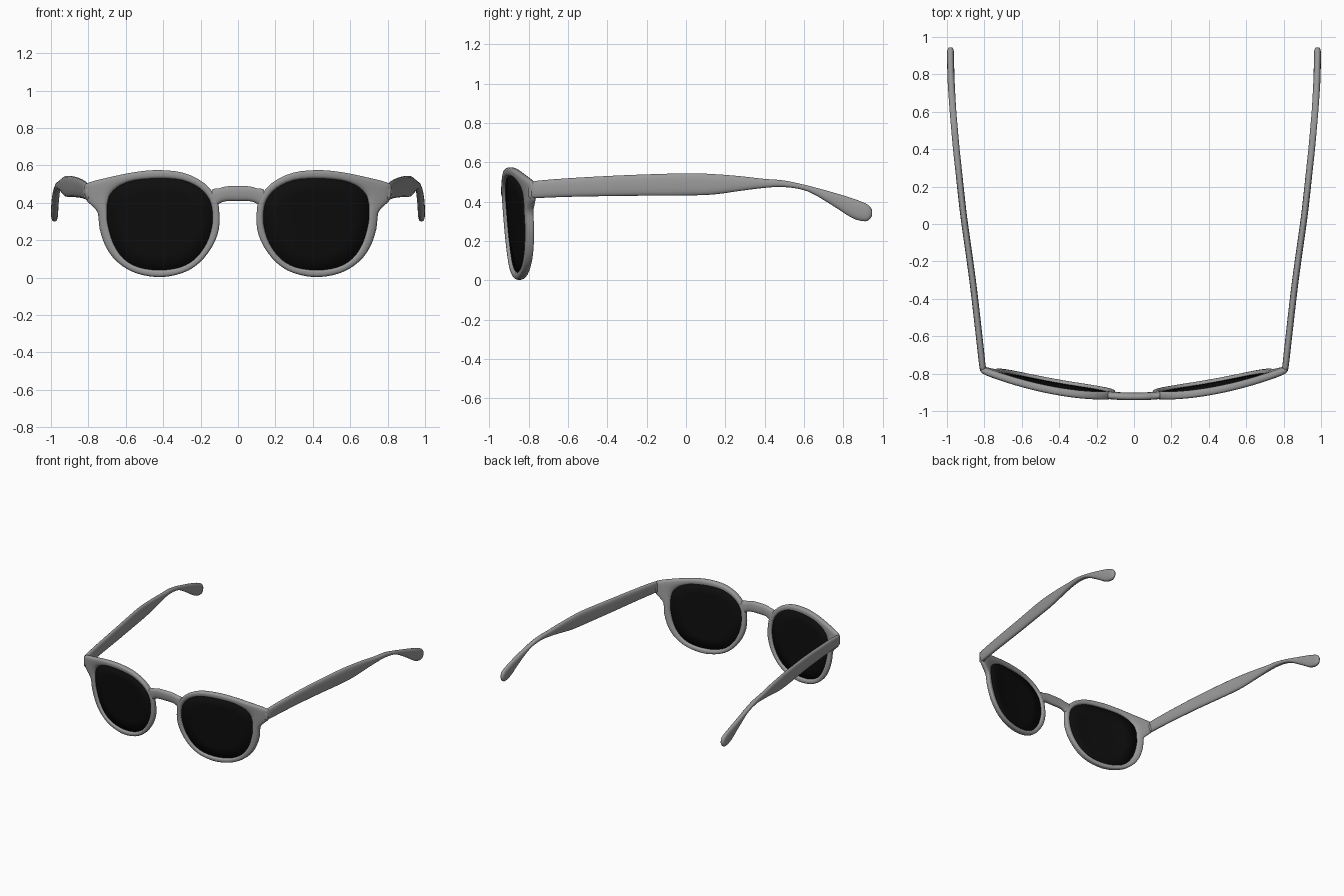
import bpy, bmesh, math
from mathutils import Vector

if "Cube" in bpy.data.objects:
    bpy.data.objects.remove(bpy.data.objects["Cube"])


def material(name, value):
    m = bpy.data.materials.new(name)
    m.diffuse_color = (value, value, value, 1)
    m.use_nodes = True
    m.node_tree.nodes["Principled BSDF"].inputs["Base Color"].default_value = m.diffuse_color
    return m


GREY = material("frame grey", 0.32)
BLACK = material("lens black", 0.004)


def bend(x, z):
    """Depth of the curved, tilted front at a given x and z."""
    return -0.924 + 0.215 * x * x + 0.08 * (0.48 - z)


def smooth_path(points, steps, closed):
    """Catmull-Rom resampling of a list of tuples."""
    pts = [Vector(p) for p in points]
    n = len(pts)
    pick = (lambda i: pts[i % n]) if closed else (lambda i: pts[max(0, min(n - 1, i))])
    out = []
    for i in range(n if closed else n - 1):
        a, b, c, d = (pick(i + k) for k in (-1, 0, 1, 2))
        for s in range(steps):
            t = s / steps
            out.append(0.5 * (2 * b + (c - a) * t + (2 * a - 5 * b + 4 * c - d) * t * t
                              + (3 * b - a - 3 * c + d) * t ** 3))
    if not closed:
        out.append(pts[-1])
    return out


def section(count, power):
    """Rounded-box cross-section in the unit square."""
    out = []
    for i in range(count):
        a = 2 * math.pi * (i + 0.5) / count
        c, s = math.cos(a), math.sin(a)
        out.append((math.copysign(abs(c) ** (2 / power), c),
                    math.copysign(abs(s) ** (2 / power), s)))
    return out


def loft(name, rings, mat, closed=False, mirror=True):
    bm = bmesh.new()
    rows = [[bm.verts.new(p) for p in ring] for ring in rings]
    n = len(rows[0])
    pairs = list(zip(rows, rows[1:])) + ([(rows[-1], rows[0])] if closed else [])
    for a, b in pairs:
        for i in range(n):
            j = (i + 1) % n
            bm.faces.new((a[i], a[j], b[j], b[i]))
    if not closed:
        bm.faces.new(rows[0])
        bm.faces.new(rows[-1])
    bmesh.ops.recalc_face_normals(bm, faces=bm.faces)
    for f in bm.faces:
        f.smooth = True
    me = bpy.data.meshes.new(name)
    bm.to_mesh(me)
    bm.free()
    me.materials.append(mat)
    ob = bpy.data.objects.new(name, me)
    bpy.context.collection.objects.link(ob)
    if mirror:
        mod = ob.modifiers.new("mirror", "MIRROR")
        mod.use_mirror_merge = False
    return ob


# Rim: lens edge x, z and matching outer edge x, z, including the hinge corner
rim_points = [
    (.42, .53, .43, .575), (.55, .52, .56, .563), (.62, .497, .70, .534),
    (.66, .47, .80, .508), (.685, .44, .823, .485), (.695, .41, .815, .42),
    (.70, .38, .785, .387), (.70, .34, .75, .345), (.695, .28, .74, .26),
    (.665, .18, .705, .16), (.61, .10, .645, .083), (.53, .055, .55, .025),
    (.42, .04, .42, .002), (.31, .055, .295, .025), (.23, .10, .205, .08),
    (.17, .18, .135, .17), (.14, .27, .102, .26), (.137, .35, .10, .35),
    (.155, .42, .115, .425), (.21, .48, .18, .505), (.30, .52, .29, .56)]
rim_path = smooth_path(rim_points, 3, True)
rim_rings = []
for ix, iz, ox, oz in rim_path:
    ring = []
    for u, v in section(16, 2.8):
        t = (u + 1) / 2
        x, z = ix + (ox - ix) * t, iz + (oz - iz) * t
        ring.append((x, bend(x, z) + 0.021 * v, z))
    rim_rings.append(ring)
loft("rim", rim_rings, GREY, closed=True)

# Lens: thin curved sheet, concentric rings on the front then the back
lens_rings = []
for side, scales in ((-1, (.03, .35, .7, 1.02)), (1, (1.02, .7, .35, .03))):
    for s in scales:
        ring = []
        for ix, iz, _, _ in rim_path:
            x, z = .42 + (ix - .42) * s, .30 + (iz - .30) * s
            ring.append((x, bend(x, z) + 0.004 * side, z))
        lens_rings.append(ring)
loft("lens", lens_rings, BLACK)

# Bridge: x, top z, bottom z, flaring into both rims
half = [(.0, .490, .409), (.04, .490, .409), (.075, .486, .406),
        (.10, .478, .395), (.125, .476, .372), (.14, .47, .385)]
bridge = [(-x, t, b) for x, t, b in reversed(half[1:])] + half
bridge_rings = []
for x, top, bottom in smooth_path(bridge, 2, False):
    ring = []
    for u, v in section(16, 2.6):
        z = (top + bottom) / 2 + u * (top - bottom) / 2
        ring.append((x, bend(x, z) + 0.02 * v, z))
    bridge_rings.append(ring)
loft("bridge", bridge_rings, GREY, mirror=False)

# Temple arm: y, centre x, top z, bottom z, half thickness
arm = [(-.785, .808, .495, .425, .010), (-.765, .81, .506, .418, .017),
       (-.6, .828, .52, .424, .018), (-.3, .863, .536, .429, .018),
       (0, .905, .545, .431, .018), (.14, .922, .541, .436, .018),
       (.28, .937, .53, .455, .018), (.40, .95, .516, .470, .018),
       (.50, .959, .508, .474, .018), (.62, .969, .482, .452, .018),
       (.75, .977, .447, .377, .019), (.84, .980, .420, .319, .019),
       (.90, .981, .398, .300, .019), (.93, .981, .382, .306, .017),
       (.945, .981, .362, .325, .010)]
arm_rings = []
for y, x, top, bottom, w in smooth_path(arm, 3, False):
    mid, h = (top + bottom) / 2, (top - bottom) / 2
    arm_rings.append([(x + w * u, y, mid + h * v) for u, v in section(16, 2.6)])
loft("temple_arm", arm_rings, GREY)

# Hinge: small block joining the rim corner to the arm
hinge = [(-.80, .8), (-.79, 1), (-.765, 1), (-.755, .7)]
loft("hinge", [[(.803 + .013 * s * u, y, .45 + .035 * s * v) for u, v in section(12, 3)]
               for y, s in hinge], GREY)
